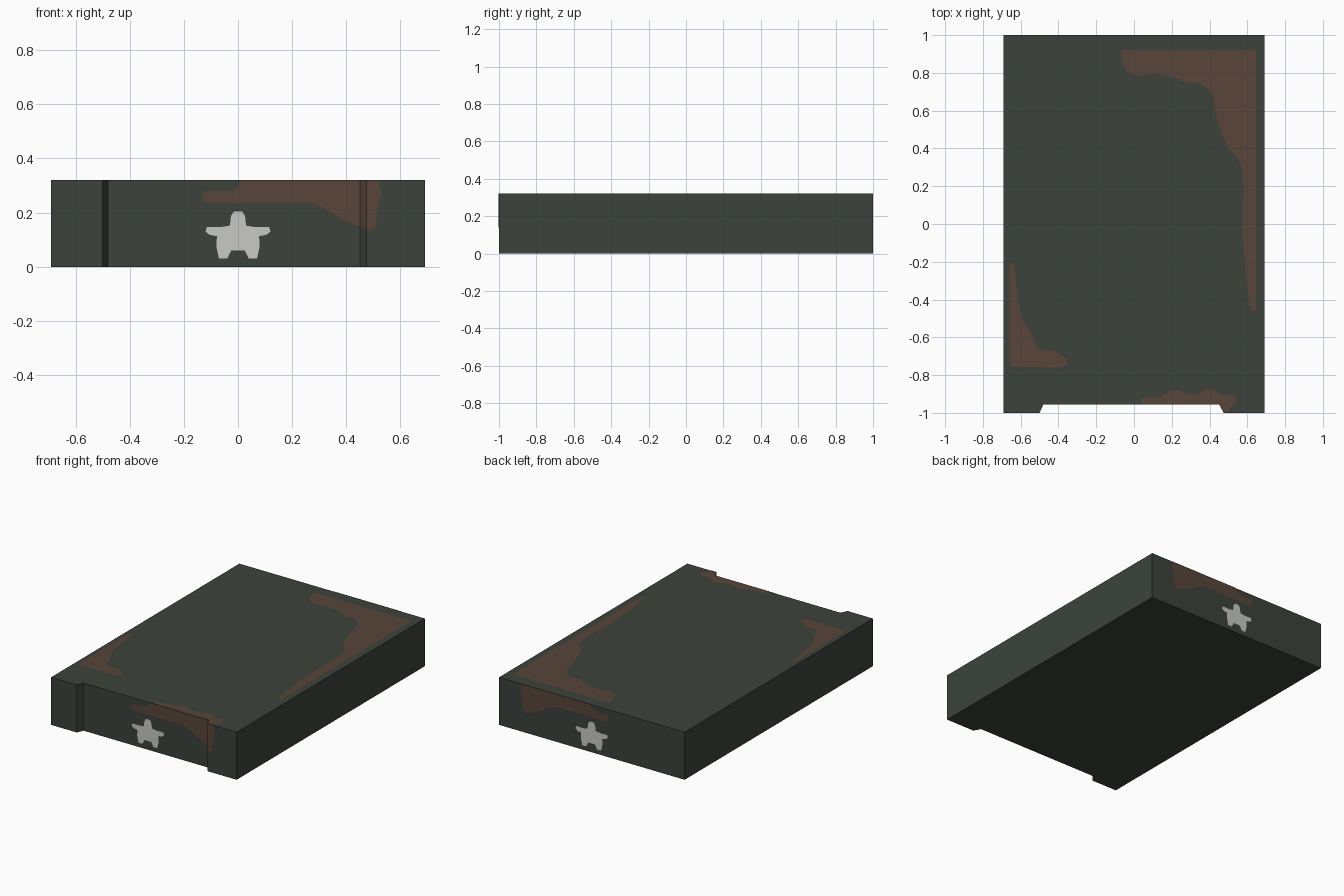
import bpy, bmesh

if "Cube" in bpy.data.objects:
    bpy.data.objects.remove(bpy.data.objects["Cube"])

W, L, H = 0.69, 1.0, 0.32      # half width, half length, height
NOTCH = 0.955                  # depth position of the recessed front
EPS = 0.002                    # lift of painted patches


def material(name, rgb):
    m = bpy.data.materials.new(name)
    m.diffuse_color = (*rgb, 1)
    m.use_nodes = True
    m.node_tree.nodes["Principled BSDF"].inputs["Base Color"].default_value = m.diffuse_color
    return m


green = material("dark green paint", (0.045, 0.055, 0.044))
rust = material("rust brown", (0.098, 0.060, 0.041))
white = material("pale grey", (0.58, 0.58, 0.57))


def make_object(name, bm, mat):
    me = bpy.data.meshes.new(name)
    bm.to_mesh(me)
    bm.free()
    me.materials.append(mat)
    ob = bpy.data.objects.new(name, me)
    bpy.context.collection.objects.link(ob)
    return ob


def front_y(x):
    """Depth of the front surface at x (recess with slanted ends)."""
    if x <= -0.50 or x >= 0.475:
        return -L
    if x < -0.48:
        return -L + (L - NOTCH) * (x + 0.50) / 0.02
    if x > 0.45:
        return -NOTCH - (L - NOTCH) * (x - 0.45) / 0.025
    return -NOTCH


def patch(name, outline, mat, place, facing, cuts=()):
    """Flat painted patch; cut at x values, then moved onto the surface."""
    bm = bmesh.new()
    bm.faces.new([bm.verts.new((a, b, 0)) for a, b in outline])
    for x in cuts:
        bmesh.ops.bisect_plane(bm, geom=bm.verts[:] + bm.edges[:] + bm.faces[:],
                               plane_co=(x, 0, 0), plane_no=(1, 0, 0))
    bmesh.ops.triangulate(bm, faces=bm.faces[:])
    for v in bm.verts:
        v.co = place(v.co.x, v.co.y)
    bm.normal_update()
    for f in bm.faces:
        if f.normal[facing[0]] * facing[1] < 0:
            f.normal_flip()
    return make_object(name, bm, mat)


# Body: extruded plan outline with a shallow front recess
plan = [(-W, -L), (-0.50, -L), (-0.48, -NOTCH), (0.45, -NOTCH),
        (0.475, -L), (W, -L), (W, L), (-W, L)]
bm = bmesh.new()
base = bm.faces.new([bm.verts.new((x, y, 0)) for x, y in plan])
ext = bmesh.ops.extrude_face_region(bm, geom=[base], use_keep_orig=True)
for v in ext["geom"]:
    if isinstance(v, bmesh.types.BMVert):
        v.co.z = H
bmesh.ops.recalc_face_normals(bm, faces=bm.faces[:])
make_object("body", bm, green)


# Surfaces that carry paint
def on_top(x, y):
    return (x, y, H + EPS)


def on_front(x, z):
    return (x, front_y(x) - EPS, z)


def on_back(x, z):
    return (x, L + EPS, z)


# Rust on the top
corner = [(-0.07, 0.92), (0.645, 0.92), (0.645, -0.455), (0.62, -0.46),
          (0.60, -0.35), (0.575, -0.05), (0.58, 0.20), (0.57, 0.30),
          (0.55, 0.35), (0.50, 0.40), (0.46, 0.49), (0.43, 0.60),
          (0.42, 0.67), (0.39, 0.72), (0.35, 0.74), (0.27, 0.75),
          (0.20, 0.78), (0.13, 0.795), (0, 0.785), (-0.04, 0.81), (-0.07, 0.88)]
side = [(-0.66, -0.21), (-0.635, -0.21), (-0.62, -0.35), (-0.595, -0.50),
        (-0.54, -0.59), (-0.52, -0.65), (-0.48, -0.67), (-0.42, -0.67),
        (-0.36, -0.71), (-0.355, -0.74), (-0.38, -0.76), (-0.66, -0.755)]
lip = [(0.045, -0.955), (0.04, -0.92), (0.14, -0.915), (0.20, -0.88),
       (0.24, -0.88), (0.29, -0.905), (0.33, -0.905), (0.38, -0.875),
       (0.42, -0.875), (0.46, -0.905), (0.53, -0.91), (0.545, -0.94),
       (0.51, -0.97), (0.505, -1), (0.475, -1), (0.45, -0.955)]
for name, outline in (("corner", corner), ("side", side), ("lip", lip)):
    patch("top_rust_" + name, outline, rust, on_top, (2, 1))

# Rust streak and star, repeated on front and back
streak = [(0.01, H), (0.52, H), (0.53, 0.265), (0.515, 0.22), (0.51, 0.15),
          (0.49, 0.135), (0.43, 0.155), (0.375, 0.18), (0.32, 0.215),
          (0.27, 0.235), (-0.11, 0.235), (-0.13, 0.25), (-0.13, 0.27),
          (-0.12, 0.28), (-0.03, 0.28), (0, 0.295)]
half = [(0.015, 0.205), (0.026, 0.187), (0.03, 0.152), (0.06, 0.147),
        (0.115, 0.147), (0.12, 0.13), (0.105, 0.118), (0.078, 0.113),
        (0.08, 0.075), (0.07, 0.03), (0.04, 0.03), (0.025, 0.06)]
star = half + [(-x, z) for x, z in reversed(half)]
for end, place, facing in (("front", on_front, (1, -1)), ("back", on_back, (1, 1))):
    patch(end + "_rust_streak", streak, rust, place, facing, (0.45, 0.475))
    patch(end + "_star", star, white, place, facing)
